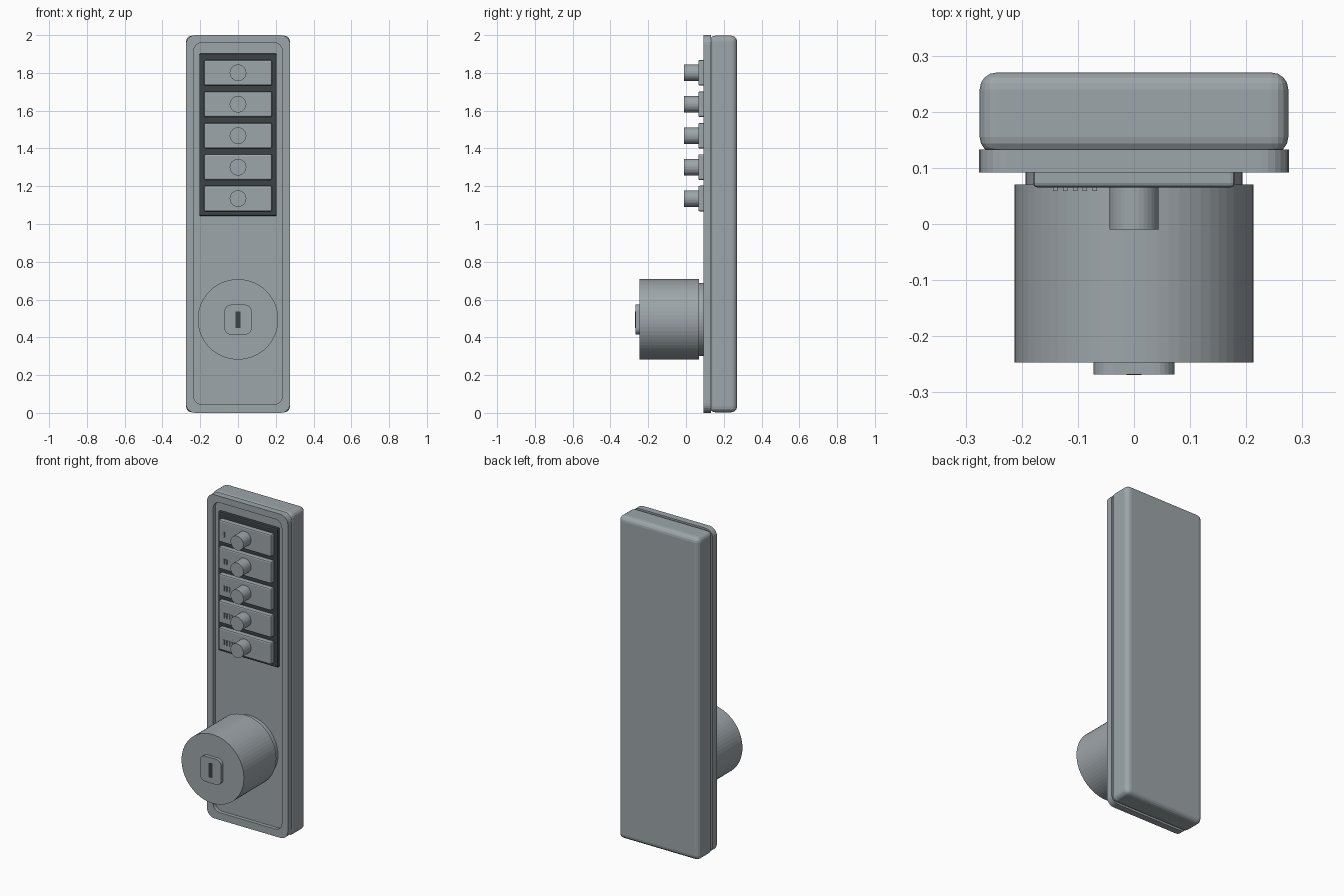
import bpy, bmesh, math
from mathutils import Vector

cube = bpy.data.objects.get("Cube")
if cube:
    bpy.data.objects.remove(cube, do_unlink=True)


def material(name, rgb):
    m = bpy.data.materials.new(name)
    m.use_nodes = True
    m.diffuse_color = (*rgb, 1)
    bsdf = next(n for n in m.node_tree.nodes if n.type == 'BSDF_PRINCIPLED')
    bsdf.inputs["Base Color"].default_value = (*rgb, 1)
    return m


STEEL = material("brushed steel grey", (0.34, 0.38, 0.40))
DARK = material("dark charcoal", (0.045, 0.055, 0.062))


def finish(name, bm, mat, bevel=0, segments=3):
    """Turn a bmesh into an object, with an optional edge rounding."""
    bmesh.ops.recalc_face_normals(bm, faces=bm.faces)
    mesh = bpy.data.meshes.new(name)
    bm.to_mesh(mesh)
    bm.free()
    mesh.materials.append(mat)
    ob = bpy.data.objects.new(name, mesh)
    bpy.context.collection.objects.link(ob)
    if bevel:
        mod = ob.modifiers.new("rounding", 'BEVEL')
        mod.width, mod.segments = bevel, segments
        mod.limit_method = 'ANGLE'
        mod.angle_limit = math.radians(40)
    return ob


def outline(bm, half_w, z0, z1, r, y, steps=6):
    """Ring of vertices along a rounded rectangle facing the front."""
    corners = [(half_w - r, z1 - r), (r - half_w, z1 - r),
               (r - half_w, z0 + r), (half_w - r, z0 + r)]
    ring = []
    for q, (cx, cz) in enumerate(corners):
        for i in range(steps + 1):
            a = (q + i / steps) * math.pi / 2
            ring.append(bm.verts.new((cx + r * math.cos(a), y, cz + r * math.sin(a))))
    return ring


def bridge(bm, a, b):
    for i in range(len(a)):
        j = (i + 1) % len(a)
        bm.faces.new((a[i], a[j], b[j], b[i]))


def box(name, x, y, z, mat, bevel=0, segments=3):
    bm = bmesh.new()
    bmesh.ops.create_cube(bm, size=1)
    for v in bm.verts:
        v.co = Vector([lo + (c + 0.5) * (hi - lo)
                       for c, (lo, hi) in zip(v.co, (x, y, z))])
    return finish(name, bm, mat, bevel, segments)


def cylinder(name, r, y0, y1, z, sides):
    bm = bmesh.new()
    bmesh.ops.create_cone(bm, cap_ends=True, segments=sides,
                          radius1=r, radius2=r, depth=y1 - y0)
    for v in bm.verts:
        v.co = Vector((v.co.x, v.co.z + (y0 + y1) / 2, v.co.y + z))
    return finish(name, bm, STEEL)


# Housing behind the face plate, rounded on every edge
box("housing", (-0.275, 0.275), (0.125, 0.27), (0.003, 1.997), STEEL, 0.03, 4)

# Face plate with a raised rim around a recessed field
FLOOR = 0.115
bm = bmesh.new()
rings = [outline(bm, 0.276, 0, 2, 0.05, 0.133),
         outline(bm, 0.276, 0, 2, 0.05, 0.092),
         outline(bm, 0.235, 0.045, 1.96, 0.045, 0.092),
         outline(bm, 0.235, 0.045, 1.96, 0.045, FLOOR)]
for a, b in zip(rings, rings[1:]):
    bridge(bm, a, b)
bm.faces.new(rings[0])
bm.faces.new(rings[-1])
finish("face_plate", bm, STEEL)

# Keypad: dark backing with five buttons, round pulls and count ridges
box("keypad_backing", (-0.205, 0.205), (0.096, FLOOR + 0.005), (1.042, 1.903),
    DARK, 0.008, 2)
for n in range(1, 6):
    z = 1.967 - 0.1665 * n
    box(f"button_{n}", (-0.18, 0.18), (0.065, 0.1), (z - 0.068, z + 0.068),
        STEEL, 0.008, 2)
    cylinder(f"button_pull_{n}", 0.044, -0.01, 0.07, z, 32)
    for k in range(n):
        x = -0.14 + 0.0175 * k
        box(f"count_ridge_{n}_{k + 1}", (x - 0.004, x + 0.004), (0.059, 0.067),
            (z - 0.027, z + 0.003), STEEL)

# Turning knob on its collar
KNOB_Z = 0.495
cylinder("knob_collar", 0.193, 0.06, FLOOR + 0.005, KNOB_Z, 64)
cylinder("knob", 0.213, -0.247, 0.07, KNOB_Z, 64)

# Lock plug with keyhole
bm = bmesh.new()
back = outline(bm, 0.072, 0.415, 0.573, 0.035, -0.24)
front = outline(bm, 0.072, 0.415, 0.573, 0.035, -0.268)
bridge(bm, back, front)
bm.faces.new(back)
bm.faces.new(front)
finish("lock_plug", bm, STEEL)
box("keyhole", (-0.013, 0.013), (-0.2695, -0.262), (0.45, 0.538), DARK)
